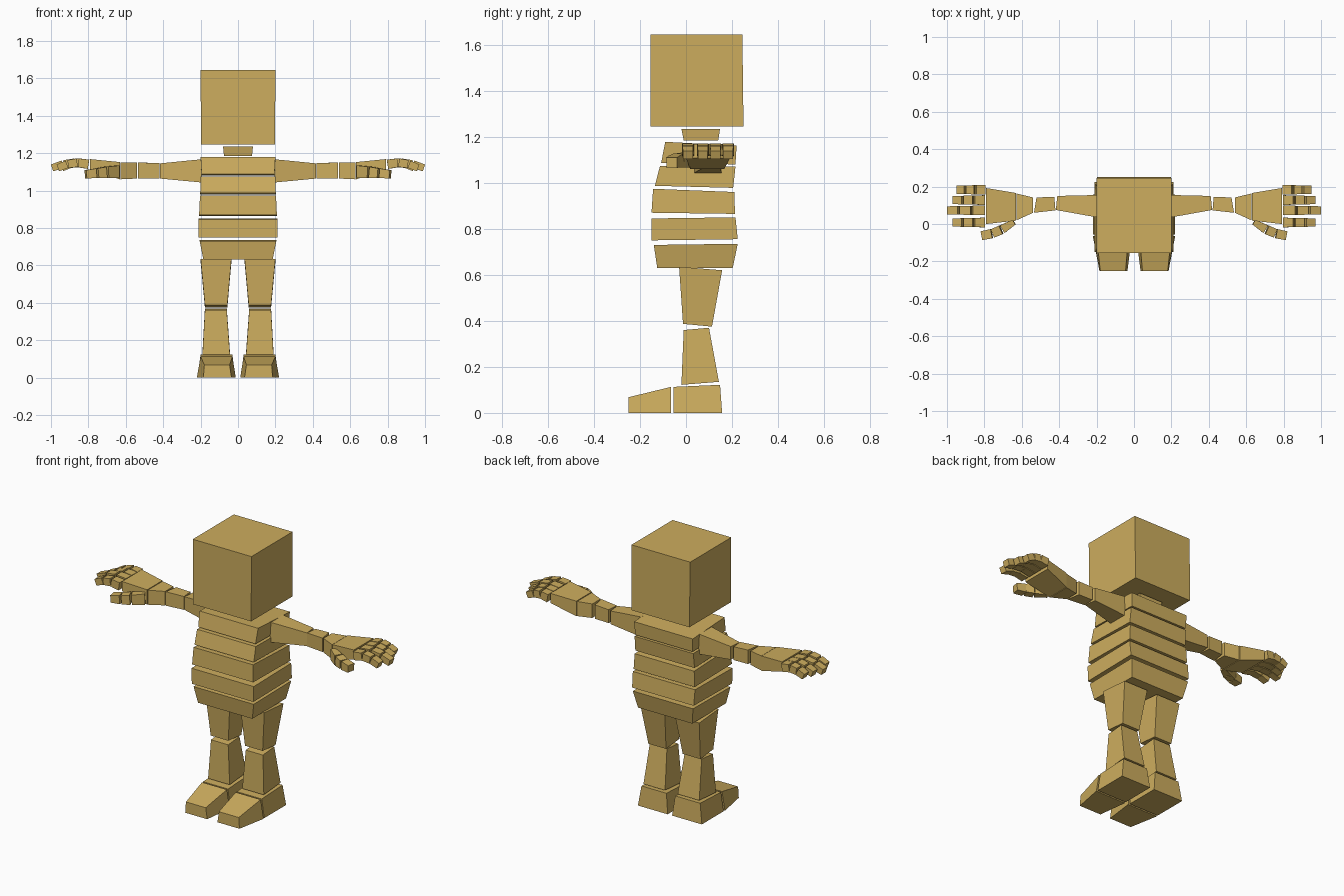
import bpy
import bmesh
from mathutils import Vector

default_cube = bpy.data.objects.get("Cube")
if default_cube:
    bpy.data.objects.remove(default_cube, do_unlink=True)

SAND = (0.61, 0.417, 0.112, 1.0)
sand = bpy.data.materials.new("sand")
sand.use_nodes = True
sand.diffuse_color = SAND
sand.node_tree.nodes["Principled BSDF"].inputs["Base Color"].default_value = SAND


def block(name, start, end):
    """Six-sided block between two four-cornered ends."""
    bm = bmesh.new()
    first = [bm.verts.new(p) for p in start]
    last = [bm.verts.new(p) for p in end]
    bm.faces.new(first)
    bm.faces.new(last)
    for i in range(4):
        j = (i + 1) % 4
        bm.faces.new((first[i], first[j], last[j], last[i]))
    bmesh.ops.recalc_face_normals(bm, faces=bm.faces)
    mesh = bpy.data.meshes.new(name)
    bm.to_mesh(mesh)
    bm.free()
    mesh.materials.append(sand)
    obj = bpy.data.objects.new(name, mesh)
    bpy.context.collection.objects.link(obj)
    return obj


def mirrored_block(name, start, end):
    """The same block on the left (+x) and on the right (-x)."""
    for side, sign in (("left", 1), ("right", -1)):
        flip = [[(sign * x, y, z) for x, y, z in quad] for quad in (start, end)]
        block(f"{side}_{name}", *flip)


def level(x0, x1, front, back):
    """Roughly level end: front and back are (y, z)."""
    return [(x0, *front), (x1, *front), (x1, *back), (x0, *back)]


def upright(x, y0, y1, z0, z1, skew=0.0):
    """Upright end across the arm; skew shifts its back edge outwards."""
    return [(x, y0, z0), (x + skew, y1, z0), (x + skew, y1, z1), (x, y0, z1)]


def limb(name, a, b, wide, thick):
    """Digit bone from a to b, with (start, end) widths and thicknesses."""
    a, b = Vector(a), Vector(b)
    along = (b - a).normalized()
    across = along.cross(Vector((0, 0, 1))).normalized()
    up = across.cross(along)
    ends = []
    for p, w, t in zip((a, b), wide, thick):
        ends.append([p + across * w * i / 2 + up * t * j / 2
                     for i, j in ((-1, -1), (1, -1), (1, 1), (-1, 1))])
    mirrored_block(name, *ends)


# Torso and head: each end is half width, front (y, z), back (y, z)
trunk = {
    "pelvis": ((.185, (-.125, .63), (.203, .63)), (.205, (-.14, .73), (.225, .735))),
    "waist": ((.21, (-.15, .75), (.225, .755)), (.212, (-.15, .845), (.215, .85))),
    "belly": ((.208, (-.15, .87), (.213, .865)), (.203, (-.143, .974), (.21, .96))),
    "ribs": ((.202, (-.135, .987), (.205, .978)), (.2, (-.113, 1.074), (.215, 1.07))),
    "chest": ((.195, (-.108, 1.087), (.215, 1.08)), (.2, (-.09, 1.178), (.22, 1.162))),
    "neck": ((.075, (-.01, 1.185), (.14, 1.185)), (.08, (-.02, 1.235), (.148, 1.235))),
    "head": ((.198, (-.155, 1.245), (.25, 1.245)), (.2, (-.155, 1.645), (.245, 1.645))),
}
for name, ends in trunk.items():
    block(name, *[level(-w, w, front, back) for w, front, back in ends])

# Legs
mirrored_block("thigh", level(.057, .177, (-.013, .387), (.113, .375)),
               level(.035, .2, (-.03, .635), (.157, .62)))
mirrored_block("shin", level(.043, .19, (-.02, .122), (.143, .135)),
               level(.06, .177, (-.01, .36), (.1, .37)))

# Feet: heel block, then a toe block tapering forwards
mirrored_block("heel", level(.015, .218, (-.055, 0), (.157, 0)),
               level(.03, .2, (-.055, .113), (.148, .122)))


def toe_end(y, z, bottom, top):
    return [(bottom[0], y, 0), (bottom[1], y, 0), (top[1], y, z), (top[0], y, z)]


mirrored_block("toes", toe_end(-.065, .113, (.012, .22), (.03, .2)),
               toe_end(-.25, .068, (.035, .185), (.045, .18)))

# Arms
mirrored_block("upper_arm", upright(.195, .035, .155, 1.043, 1.167),
               upright(.418, .075, .15, 1.064, 1.145, -.008))
mirrored_block("elbow", upright(.42, .073, .145, 1.064, 1.146, .006),
               upright(.535, .06, .142, 1.064, 1.15, -.014))
mirrored_block("forearm", upright(.54, .06, .142, 1.064, 1.15),
               upright(.628, .02, .163, 1.06, 1.15))
mirrored_block("palm", upright(.632, .018, .166, 1.06, 1.152),
               upright(.79, .0, .192, 1.108, 1.168))

# Fingers: one arched path, stretched to each finger's length
arch = ((.797, 1.14), (.868, 1.149), (.932, 1.141), (.995, 1.12))
finger_tips = {"index": (.008, .966), "middle": (.073, .998),
               "ring": (.128, .967), "little": (.183, .945)}
for finger, (y, tip) in finger_tips.items():
    stretch = (tip - arch[0][0]) / (arch[-1][0] - arch[0][0])
    path = [Vector((arch[0][0] + (x - arch[0][0]) * stretch, y, z)) for x, z in arch]
    for i in range(3):
        a, b = path[i], path[i + 1]
        limb(f"{finger}_finger_{i + 1}", a.lerp(b, .04), a.lerp(b, .94),
             (.052 - .003 * i, .049 - .003 * i), (.05 - .004 * i, .046 - .004 * i))

# Thumb
thumb = ((.638, .012, 1.1), (.708, -.03, 1.097), (.758, -.051, 1.092), (.818, -.063, 1.087))
for i in range(3):
    a, b = Vector(thumb[i]), Vector(thumb[i + 1])
    limb(f"thumb_{i + 1}", a.lerp(b, .04), a.lerp(b, .94),
         (.03 if i == 0 else .05, .048), (.068 - .008 * i, .06 - .008 * i))
